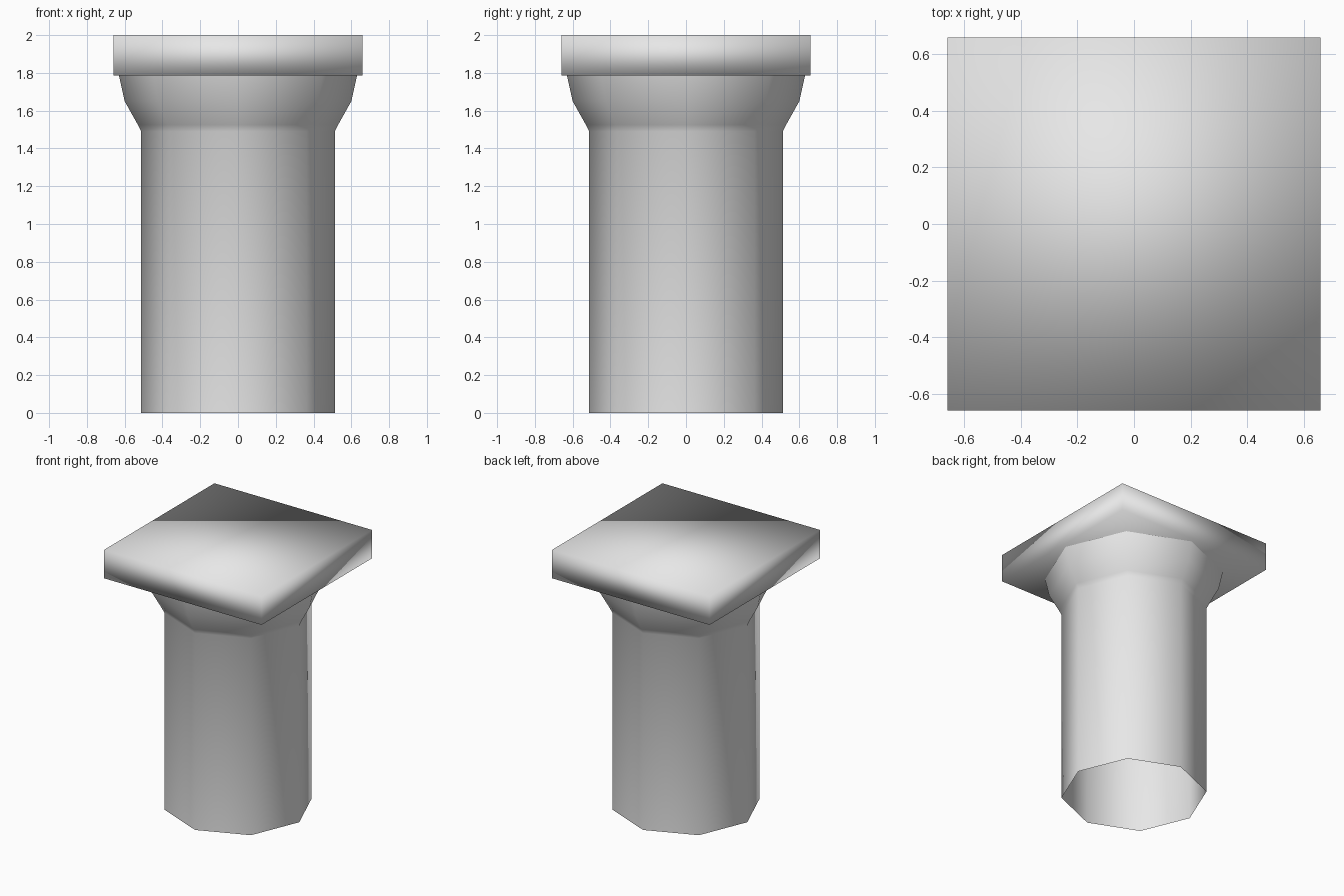
import bpy
import bmesh
from math import cos, sin, pi

cube = bpy.data.objects.get("Cube")
if cube:
    bpy.data.objects.remove(cube, do_unlink=True)

SIDES = 8
SLAB_HALF = 0.66
SLAB_BOTTOM, SLAB_TOP = 1.785, 2.0

stone = bpy.data.materials.new("grey stone")
stone.use_nodes = True
GREY = (0.8, 0.8, 0.8, 1)
stone.diffuse_color = GREY
stone.node_tree.nodes["Principled BSDF"].inputs["Base Color"].default_value = GREY


def add_object(name, bm):
    """Turn a bmesh into a fully smooth-shaded object."""
    bmesh.ops.recalc_face_normals(bm, faces=bm.faces)
    for face in bm.faces:
        face.smooth = True
    mesh = bpy.data.meshes.new(name)
    bm.to_mesh(mesh)
    bm.free()
    mesh.materials.append(stone)
    obj = bpy.data.objects.new(name, mesh)
    bpy.context.collection.objects.link(obj)
    return obj


# Octagonal shaft with flared capital, open at the bottom: (radius, height)
profile = [(0.513, 0), (0.513, 1.49), (0.53, 1.525), (0.60, 1.65), (0.63, SLAB_BOTTOM)]
bm = bmesh.new()
rings = []
for radius, z in profile:
    angles = [2 * pi * i / SIDES for i in range(SIDES)]
    rings.append([bm.verts.new((radius * cos(a), radius * sin(a), z)) for a in angles])
for low, high in zip(rings, rings[1:]):
    for i in range(SIDES):
        j = (i + 1) % SIDES
        bm.faces.new((low[i], low[j], high[j], high[i]))
add_object("column_shaft", bm)

# Square slab on top
bm = bmesh.new()
bmesh.ops.create_cube(bm, size=1)
for v in bm.verts:
    v.co.x *= 2 * SLAB_HALF
    v.co.y *= 2 * SLAB_HALF
    v.co.z = SLAB_TOP if v.co.z > 0 else SLAB_BOTTOM
add_object("top_slab", bm)
